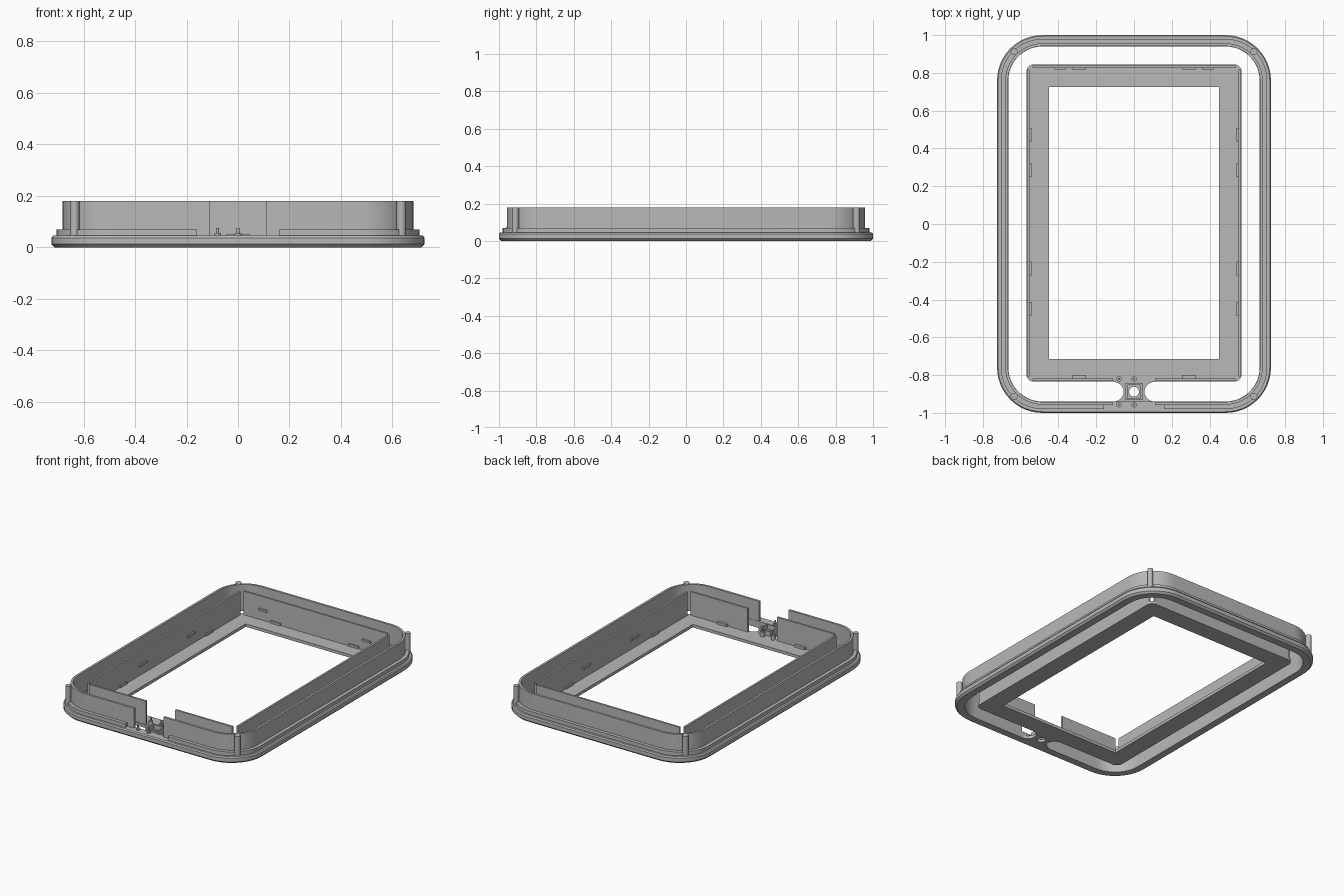
import bpy, bmesh, math
from mathutils import Matrix, Vector

cube = bpy.data.objects.get("Cube")
if cube:
    bpy.data.objects.remove(cube, do_unlink=True)

grey = bpy.data.materials.new("plain grey")
grey.use_nodes = True
grey.diffuse_color = (0.48, 0.48, 0.48, 1)
grey.node_tree.nodes["Principled BSDF"].inputs["Base Color"].default_value = grey.diffuse_color


def finish(bm, name, smooth=False):
    """Turn a bmesh into a clean named object."""
    bmesh.ops.remove_doubles(bm, verts=bm.verts, dist=1e-5)
    bmesh.ops.recalc_face_normals(bm, faces=bm.faces)
    mesh = bpy.data.meshes.new(name)
    bm.to_mesh(mesh)
    bm.free()
    mesh.materials.append(grey)
    ob = bpy.data.objects.new(name, mesh)
    bpy.context.collection.objects.link(ob)
    if smooth:
        bpy.ops.object.select_all(action="DESELECT")
        ob.select_set(True)
        bpy.context.view_layer.objects.active = ob
        bpy.ops.object.shade_smooth_by_angle(angle=math.radians(30))
    return ob


def outline(hx, hy, r, gap):
    """Rounded rectangle running round from the front edge."""
    pts = [(gap, -hy)]
    corners = [(1, -1, -90), (1, 1, 0), (-1, 1, 90), (-1, -1, 180)]
    for sx, sy, start in corners:
        for i in range(13):
            a = math.radians(start + i * 7.5)
            pts.append((sx * (hx - r) + r * math.cos(a),
                        sy * (hy - r) + r * math.sin(a)))
    pts.append((-gap, -hy))
    return pts


def sweep(name, hx, hy, r, profile, gap=0, center=(0, 0)):
    """Carry an (inset, z) profile round a rounded rectangle, open if gap > 0."""
    bm = bmesh.new()
    loops = []
    for inset, z in profile:
        path = outline(hx - inset, hy - inset, max(r - inset, 0), gap)
        loops.append([bm.verts.new((x + center[0], y + center[1], z)) for x, y in path])
    n = len(loops)
    for k in range(n):
        a, b = loops[k], loops[(k + 1) % n]
        for i in range(len(a) - 1):
            bm.faces.new((a[i], a[i + 1], b[i + 1], b[i]))
    if gap:
        bm.faces.new([l[0] for l in loops])
        bm.faces.new([l[-1] for l in loops])
    bmesh.ops.dissolve_degenerate(bm, dist=1e-6, edges=bm.edges)
    return finish(bm, name, True)


def strip(inner, z0, z1, outer=0):
    return [(outer, z0), (outer, z1), (inner, z1), (inner, z0)]


def box(name, x0, x1, y0, y1, z0, z1):
    bm = bmesh.new()
    mid = Vector((x0 + x1, y0 + y1, z0 + z1)) / 2
    size = Matrix.Diagonal((x1 - x0, y1 - y0, z1 - z0, 1))
    bmesh.ops.create_cube(bm, size=1, matrix=Matrix.Translation(mid) @ size)
    return finish(bm, name)


def cylinder(name, x, y, r, z0, z1):
    bm = bmesh.new()
    bmesh.ops.create_cone(bm, cap_ends=True, segments=24, radius1=r, radius2=r,
                          depth=z1 - z0, matrix=Matrix.Translation((x, y, (z0 + z1) / 2)))
    return finish(bm, name, True)


TOP, LIP, FLOOR, GAP = 0.18, 0.045, 0.02, 0.11

# Outer ring: chamfered rim, stepped ledge and tall wall
sweep("outer_rim", 0.725, 1.0, 0.24,
      [(0.012, 0), (0, 0.012), (0, 0.037), (0.006, LIP), (0.06, LIP), (0.06, 0)])
sweep("rim_ledge", 0.705, 0.98, 0.22, strip(0.03, LIP, 0.07), gap=0.16)
sweep("outer_wall", 0.682, 0.957, 0.2, strip(0.015, LIP, TOP), gap=GAP)

# Corner posts
for sx in (-1, 1):
    for sy in (-1, 1):
        cylinder("corner_post", sx * 0.635, sy * 0.912, 0.018, LIP, TOP)

# Inner frame floor with its rectangular opening
CY = 0.005
sweep("inner_frame_floor", 0.57, 0.84, 0.04, strip(0.12, 0, FLOOR), center=(0, CY))

# Inner walls, left open at the corners and at the front
for s in (-1, 1):
    box("inner_side_wall", *sorted((s * 0.552, s * 0.565)), CY - 0.812, CY + 0.812, FLOOR, TOP)
    box("inner_front_wall", *sorted((s * GAP, s * 0.538)), CY - 0.835, CY - 0.822, FLOOR, TOP)
box("inner_back_wall", -0.538, 0.538, CY + 0.822, CY + 0.835, FLOOR, TOP)

# Small retaining tabs inside the inner walls: low and high rows
LOW, HIGH = (0.022, 0.037), (0.083, 0.097)
for s in (-1, 1):
    side = sorted((s * 0.542, s * 0.553))
    for y, row in ((0.47, LOW), (0.285, HIGH), (-0.235, HIGH), (-0.45, LOW)):
        box("side_tab", *side, y - 0.037, y + 0.037, *row)
    for x, half, row in ((0.292, 0.037, LOW), (0.39, 0.03, HIGH)):
        box("back_tab", s * x - half, s * x + half, 0.817, 0.828, *row)
    box("front_tab", s * 0.292 - 0.037, s * 0.292 + 0.037, -0.818, -0.80, *LOW)

# Flared bridge joining ring and frame, with a round hole
HY, HR = -0.888, 0.026
for s in (-1, 1):
    edge = [(0, -0.945), (GAP, -0.945)]
    for i in range(13):
        a = math.radians(-90 + i * 15)
        edge.append((GAP - 0.055 * math.cos(a), HY + 0.052 * math.sin(a)))
    edge += [(GAP, -0.83), (0, -0.83)]
    for i in range(13):
        a = math.radians(90 - i * 15)
        edge.append((HR * math.cos(a), HY + HR * math.sin(a)))
    bm = bmesh.new()
    face = bm.faces.new([bm.verts.new((s * x, y, 0)) for x, y in edge])
    new = bmesh.ops.extrude_face_region(bm, geom=[face])["geom"]
    bmesh.ops.translate(bm, vec=(0, 0, FLOOR),
                        verts=[v for v in new if isinstance(v, bmesh.types.BMVert)])
    finish(bm, "bridge_half")

# Square socket round the hole, and four stepped pegs
sweep("socket", 0.045, 0.045, 0, strip(0.01, FLOOR, 0.052), center=(0, HY))
for x in (-0.08, 0):
    for y, base in ((-0.82, FLOOR), (-0.957, LIP - 0.005)):
        cylinder("peg_base", x, y, 0.014, base, 0.053)
        cylinder("peg_pin", x, y, 0.006, 0.053, 0.075)
